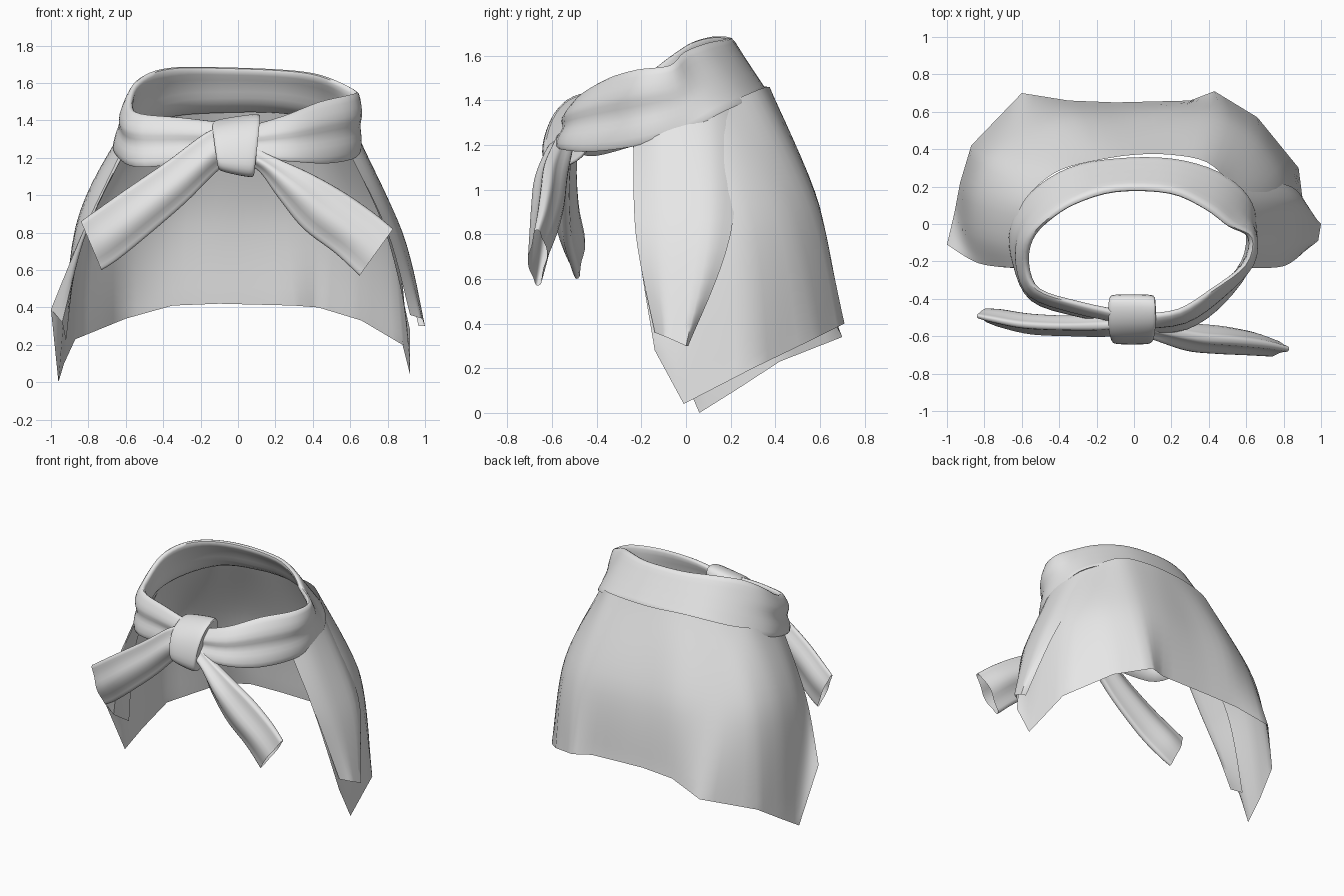
import bpy, bmesh, math
from mathutils import Vector as V

if "Cube" in bpy.data.objects:
    bpy.data.objects.remove(bpy.data.objects["Cube"])

cloth = bpy.data.materials.new("pale_grey_cloth")
cloth.diffuse_color = (0.8, 0.8, 0.8, 1)
cloth.use_nodes = True
cloth.node_tree.nodes["Principled BSDF"].inputs["Base Color"].default_value = cloth.diffuse_color


def smooth(pts, n, closed=False, sharp=0):
    """Catmull-Rom curve with n steps per span; sharp blends to straight spans."""
    m, out = len(pts), []
    get = (lambda i: pts[i % m]) if closed else (lambda i: pts[min(max(i, 0), m - 1)])
    for i in range(m if closed else m - 1):
        a, b, c, d = get(i - 1), get(i), get(i + 1), get(i + 2)
        for k in range(n):
            t = k / n
            p = 0.5 * (2 * b + (c - a) * t + (2 * a - 5 * b + 4 * c - d) * t * t
                       + (3 * b - a - 3 * c + d) * t ** 3)
            out.append(p.lerp(b.lerp(c, t), sharp))
    return out if closed else out + [pts[-1].copy()]


def loft(name, sections, nu, nv, ring=False, cap=False, hem=0, angle=50):
    """Smooth skin through sections; ring closes each section, hem straightens its end."""
    rows = [smooth(s, nv, ring) for s in sections]
    last = len(rows[0]) - 1
    cols = [smooth(list(c), nu, sharp=hem * (i / last) ** 2) for i, c in enumerate(zip(*rows))]
    bm = bmesh.new()
    grid = [[bm.verts.new(p) for p in c] for c in cols]
    w, h = len(grid), len(grid[0])
    for i in range(w if ring else w - 1):
        a, b = grid[i], grid[(i + 1) % w]
        for j in range(h - 1):
            bm.faces.new((a[j], b[j], b[j + 1], a[j + 1]))
    if cap:
        for j in (0, h - 1):
            bm.faces.new([c[j] for c in grid])
    bmesh.ops.recalc_face_normals(bm, faces=bm.faces)
    me = bpy.data.meshes.new(name)
    bm.to_mesh(me)
    bm.free()
    me.materials.append(cloth)
    ob = bpy.data.objects.new(name, me)
    bpy.context.collection.objects.link(ob)
    bpy.ops.object.select_all(action='DESELECT')
    ob.select_set(True)
    bpy.context.view_layer.objects.active = ob
    bpy.ops.object.shade_smooth_by_angle(angle=math.radians(angle))
    return ob


def split(row):
    return [V(row[i:i + 3]) for i in range(0, len(row), 3)]


# Cape: top, middle and hem points, left front edge round the back to the right
cape = [
    (-.63, -.235, 1.22, -.83, -.21, .80, -1.0, -.11, .39),
    (-.65, -.10, 1.28, -.87, -.05, .80, -.96, .06, .00),
    (-.61, .08, 1.36, -.86, .16, .85, -.93, .22, .10),
    (-.52, .20, 1.40, -.78, .35, .88, -.87, .42, .23),
    (-.39, .29, 1.44, -.59, .48, .90, -.60, .70, .34),
    (-.20, .34, 1.46, -.34, .57, .92, -.35, .66, .41),
    (.00, .37, 1.46, -.05, .58, .92, -.10, .65, .42),
    (.20, .37, 1.46, .25, .60, .92, .30, .66, .41),
    (.39, .33, 1.45, .46, .58, .92, .43, .71, .40),
    (.52, .21, 1.40, .66, .45, .88, .66, .57, .33),
    (.60, .08, 1.36, .80, .25, .85, .88, .30, .20),
    (.64, -.10, 1.29, .84, .02, .80, .92, -.01, .04),
    (.60, -.23, 1.22, .79, -.22, .80, .92, -.14, .28),
]
loft("cape", [split(r) for r in cape], 4, 8, hem=1)

# Right front edge folded back over the outside, left one folded to the inside
right_fold = [
    (.60, -.235, 1.22, .80, -.225, .80, .92, -.14, .36),
    (.655, -.10, 1.27, .865, -.10, .78, .985, -.09, .34),
    (.62, .10, 1.34, .88, .10, .80, 1.0, .00, .30),
    (.50, .24, 1.39, .84, .20, .80, .965, .01, .30),
]
left_fold = [
    (-.63, -.235, 1.22, -.83, -.21, .80, -1.0, -.11, .39),
    (-.61, -.22, 1.22, -.81, -.19, .80, -.94, -.10, .32),
    (-.61, -.06, 1.29, -.83, .00, .82, -.92, .05, .22),
]
loft("right_cape_fold", [split(r) for r in right_fold], 4, 8, hem=1)
loft("left_cape_fold", [split(r) for r in left_fold], 4, 8, hem=1)

# Rolled collar: lower edge and rim, from the knot round the neck and back
collar = [
    (.03, -.58, 1.20, .03, -.51, 1.36), (.28, -.56, 1.18, .25, -.48, 1.42),
    (.48, -.42, 1.17, .44, -.36, 1.49), (.63, -.20, 1.20, .61, -.22, 1.53),
    (.65, .00, 1.26, .64, -.07, 1.55), (.61, .15, 1.34, .53, .00, 1.61),
    (.45, .28, 1.40, .40, .10, 1.65), (.20, .35, 1.44, .20, .19, 1.67),
    (-.10, .35, 1.44, -.10, .20, 1.68), (-.35, .30, 1.42, -.33, .13, 1.68),
    (-.55, .17, 1.35, -.48, .03, 1.65), (-.66, -.02, 1.27, -.57, -.08, 1.58),
    (-.64, -.22, 1.20, -.59, -.22, 1.48), (-.54, -.41, 1.15, -.53, -.36, 1.43),
    (-.30, -.49, 1.17, -.30, -.44, 1.41), (-.03, -.53, 1.20, -.03, -.50, 1.38),
]
bands = []
for row in collar:
    low, rim = split(row)
    out = V((low.x, low.y + .1, 0)).normalized()
    front = min(max((.1 - low.y) / .35, 0), 1)      # folds deepen to the front
    sec = [low]
    for t, bulge in ((.2, .012), (.45, .004), (.7, .025)):
        sec.append(low.lerp(rim, t) + out * (bulge * front + .004))
    sec += [rim, rim - out * .03 - V((0, 0, .015))]
    for t, inset in ((.6, .04), (.2, .05)):
        sec.append(low.lerp(rim, t) - out * inset)
    bands.append(sec)
loft("collar", bands, 4, 3, ring=True)


def tail(name, stations):
    """Flattened open tube; station = upper x z, lower x z, y, half thickness."""
    secs = []
    for ux, uz, lx, lz, y, th in stations:
        up, lo = V((ux, y, uz)), V((lx, y, lz))
        mid, half, ring = (up + lo) / 2, (up - lo) / 2, []
        for k in range(16):
            a = math.tau * k / 16
            d = th * math.sin(a) * (1 + .3 * math.cos(4 * a + .7))
            ring.append(mid + half * math.cos(a) + V((0, d, 0)))
        secs.append(ring)
    return loft(name, secs, 5, 2, ring=True)


# Hanging tie ends
tail("left_tie_end", [
    (-.04, 1.36, -.02, 1.19, -.52, .04), (-.16, 1.34, -.12, 1.12, -.54, .05),
    (-.38, 1.18, -.28, .96, -.545, .045), (-.60, 1.03, -.50, .77, -.535, .045),
    (-.77, .91, -.65, .65, -.505, .04), (-.84, .86, -.73, .60, -.49, .03)])
tail("right_tie_end", [
    (.05, 1.28, .00, 1.18, -.54, .04), (.18, 1.21, .11, 1.13, -.57, .05),
    (.38, 1.12, .22, .98, -.605, .06), (.56, 1.02, .35, .82, -.62, .06),
    (.72, .91, .52, .69, -.64, .05), (.83, .82, .65, .57, -.665, .035)])

# Knot: a strap wrapped around the tie, wider at the top and leaning back
knot = []
for s, size in ((-1, .8), (-.96, .95), (-.5, 1), (.5, 1), (.96, .95), (1, .8)):
    ring = []
    for k in range(16):
        a = math.tau * k / 16
        c, sn = math.cos(a), math.sin(a)
        y = math.copysign(abs(c) ** .85, c) * .125 * size
        z = math.copysign(abs(sn) ** .85, sn) * .15 * size
        ring.append(V((s * (.11 + .12 * z) - .01, -.51 + y + .25 * z,
                       1.265 + z + .25 * y + .02 * s * sn)))
    knot.append(ring)
loft("knot", knot, 3, 2, ring=True, cap=True, angle=40)
